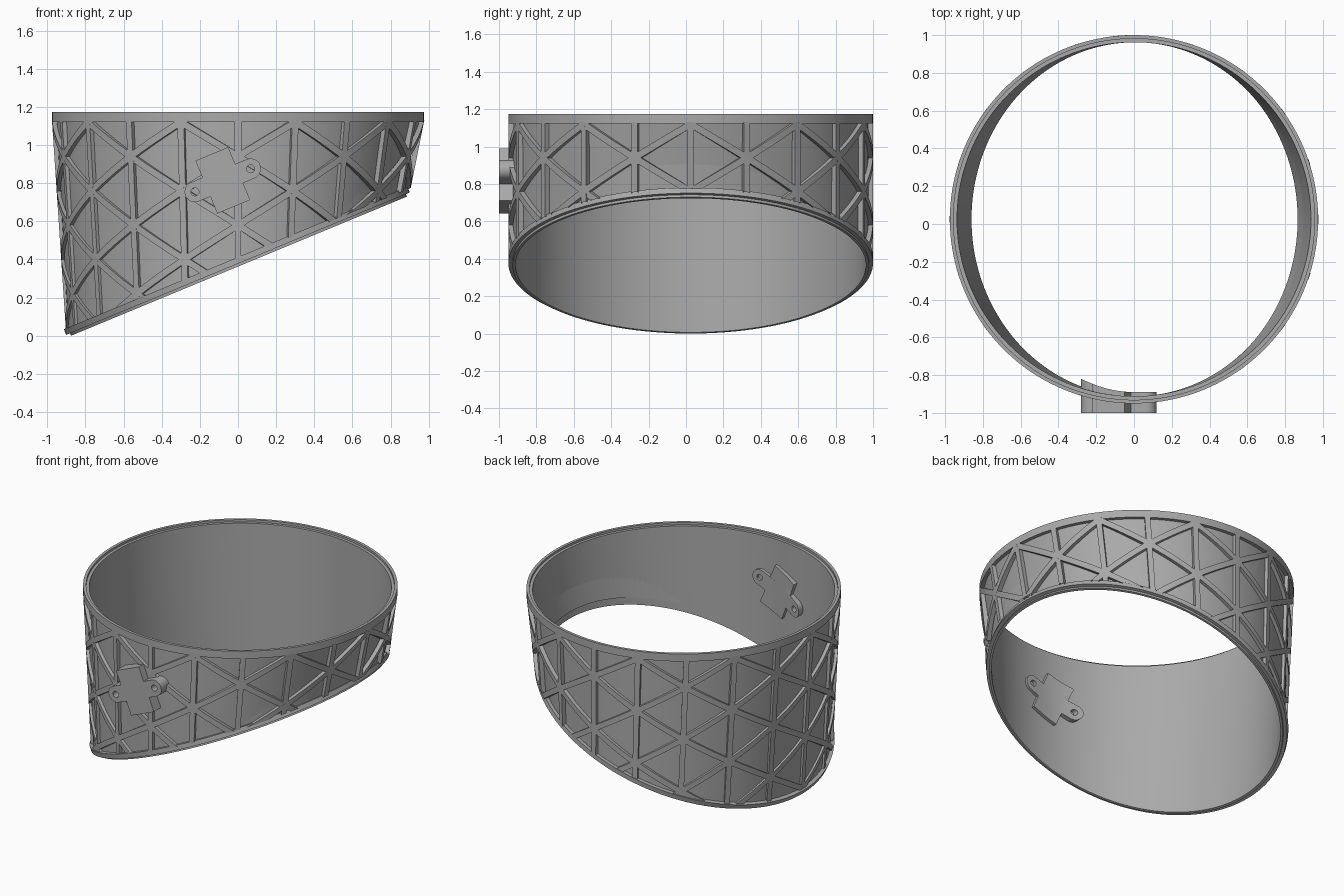
import bpy, bmesh, math
from mathutils import Vector, Matrix

cube = bpy.data.objects.get("Cube")
if cube:
    bpy.data.objects.remove(cube, do_unlink=True)

TILT = math.radians(22.5)
CA, SA = math.cos(TILT), math.sin(TILT)
CY, ZC = 0.025, 0.378            # ring centre in y, height of the tilted end's centre
R_OUT, R_SKIN, R_IN, R_LIP = 0.975, 0.951, 0.937, 0.953
Z_TOP, Z_RIM = 1.173, 1.122
SEGS = 160

grey = bpy.data.materials.new("plain grey")
grey.use_nodes = True
grey.diffuse_color = (0.4, 0.4, 0.4, 1)
grey.node_tree.nodes["Principled BSDF"].inputs["Base Color"].default_value = (0.4, 0.4, 0.4, 1)


def finish(name, bm):
    bmesh.ops.recalc_face_normals(bm, faces=bm.faces)
    mesh = bpy.data.meshes.new(name)
    bm.to_mesh(mesh)
    bm.free()
    mesh.materials.append(grey)
    obj = bpy.data.objects.new(name, mesh)
    bpy.context.collection.objects.link(obj)
    bpy.ops.object.select_all(action="DESELECT")
    obj.select_set(True)
    bpy.context.view_layer.objects.active = obj
    bpy.ops.object.shade_smooth_by_angle(angle=math.radians(30))
    return obj


def level(a, r, z):
    """Point on a level circle."""
    return Vector((r * math.cos(a), CY + r * math.sin(a), z))


def tilted(a, r, d):
    """Point on the tilted end circle, moved d outward along its axis."""
    c = r * math.cos(a)
    return Vector((c * CA + d * SA, CY + r * math.sin(a), ZC + c * SA - d * CA))


def on_wall(a, r, z):
    """Point on the lofted wall at angle a and height z."""
    top, end = level(a, r, Z_RIM), tilted(a, r, 0)
    return top.lerp(end, (Z_RIM - z) / (Z_RIM - end.z))


# Wall with top rim, socket step, recessed skin, tilted rim and spigot lip
profile = [
    (level, R_IN, Z_TOP - 0.015), (level, R_LIP + 0.003, Z_TOP - 0.015),
    (level, R_LIP + 0.003, Z_TOP), (level, R_OUT, Z_TOP),
    (level, R_OUT, Z_RIM), (level, R_SKIN, Z_RIM),
    (tilted, R_SKIN, -0.032), (tilted, R_OUT, -0.032),
    (tilted, R_OUT, 0), (tilted, R_LIP, 0),
    (tilted, R_LIP, 0.014), (tilted, R_IN, 0.014),
]
bm = bmesh.new()
rings = [[bm.verts.new(f(math.tau * i / SEGS, r, h)) for i in range(SEGS)] for f, r, h in profile]
for j, ring in enumerate(rings):
    other = rings[(j + 1) % len(rings)]
    for i in range(SEGS):
        n = (i + 1) % SEGS
        bm.faces.new((ring[i], ring[n], other[n], other[i]))
finish("duct_wall", bm)

# Triangular rib lattice wrapped around the wall
COLUMNS, PITCH, HALF_W, STEPS = 20, 0.36, 0.018, 8
bm = bmesh.new()


def add_rib(a0, z0, a1, z1):
    du, dz = (a1 - a0) * R_OUT, z1 - z0
    size = math.hypot(du, dz)
    pa, pz = -dz / size * HALF_W / R_OUT, du / size * HALF_W
    sections = []
    for s in range(STEPS + 1):
        f = s / STEPS
        a, z = a0 + (a1 - a0) * f, z0 + dz * f
        sections.append([bm.verts.new(on_wall(a + k * pa, r, z + k * pz))
                         for k, r in ((-1, R_SKIN - 0.006), (-1, R_OUT), (1, R_OUT), (1, R_SKIN - 0.006))])
    for s, t in zip(sections, sections[1:]):
        for i in range(4):
            bm.faces.new((s[i], s[(i + 1) % 4], t[(i + 1) % 4], t[i]))
    bm.faces.new(sections[0])
    bm.faces.new(sections[-1])


step = math.tau / COLUMNS
for k in range(COLUMNS):
    a = -math.pi / 2 + k * step
    floor = tilted(a, R_OUT, 0).z - 0.02
    add_rib(a, Z_RIM + 0.02, a, floor)
    if k % 2:
        continue
    for row in range(4):
        z = 0.94 - row * PITCH
        for side in (-1, 1):
            for dz in (-PITCH / 2, PITCH / 2):
                b = a + side * step
                end_floor = tilted(b, R_OUT, 0).z
                if z > floor or z + dz > end_floor:
                    add_rib(a, z, b, z + dz)

# Trim the ribs inside both rims
for point, normal in ((Vector((0, 0, Z_RIM + 0.01)), Vector((0, 0, 1))),
                      (tilted(0, 0, -0.02), Vector((SA, 0, -CA)))):
    bmesh.ops.bisect_plane(bm, geom=bm.verts[:] + bm.edges[:] + bm.faces[:],
                           plane_co=point, plane_no=normal, clear_outer=True)
finish("lattice_ribs", bm)

# Mounting bracket: block with two rounded ears and screw holes
BLOCK_U, BLOCK_V, EAR_R, HOLE_U = 0.093, 0.15, 0.054, 0.158
right_ear = [(HOLE_U + EAR_R * math.cos(t), EAR_R * math.sin(t))
             for t in (math.pi * (i / 16 - 0.5) for i in range(17))]
half = [(BLOCK_U, -BLOCK_V), (BLOCK_U, -EAR_R)] + right_ear + [(BLOCK_U, EAR_R), (BLOCK_U, BLOCK_V)]
loops = [half + [(-u, -v) for u, v in half]]
for side in (-1, 1):
    loops.append([(side * HOLE_U + 0.021 * math.cos(math.tau * i / 20),
                   0.021 * math.sin(math.tau * i / 20)) for i in range(20)])

curve = bpy.data.curves.new("bracket_outline", "CURVE")
curve.dimensions, curve.fill_mode, curve.extrude = "2D", "BOTH", 0.05
for loop in loops:
    spline = curve.splines.new("POLY")
    spline.points.add(len(loop) - 1)
    for p, (u, v) in zip(spline.points, loop):
        p.co = (u, v, 0, 1)
    spline.use_cyclic_u = True
helper = bpy.data.objects.new("bracket_outline", curve)
bpy.context.collection.objects.link(helper)
bpy.context.view_layer.update()
bm = bmesh.new()
bm.from_mesh(helper.evaluated_get(bpy.context.evaluated_depsgraph_get()).to_mesh())
bpy.data.objects.remove(helper, do_unlink=True)
bmesh.ops.remove_doubles(bm, verts=bm.verts, dist=0.0001)
bm.transform(Matrix.Translation((-0.08, 0, 0.815)) @ Matrix.Rotation(-TILT, 4, "Y")
             @ Matrix.Rotation(math.pi / 2, 4, "X"))
for i in range(6):
    bmesh.ops.bisect_plane(bm, geom=bm.verts[:] + bm.edges[:] + bm.faces[:],
                           plane_co=(-0.25 + i * 0.05, 0, 0), plane_no=(1, 0, 0))
# Flat front, back curved along the wall
for v in bm.verts:
    v.co.y = -1.0 if v.co.y < 0 else -0.89 + 0.9 * min(v.co.x, 0) ** 2
finish("mounting_bracket", bm)
